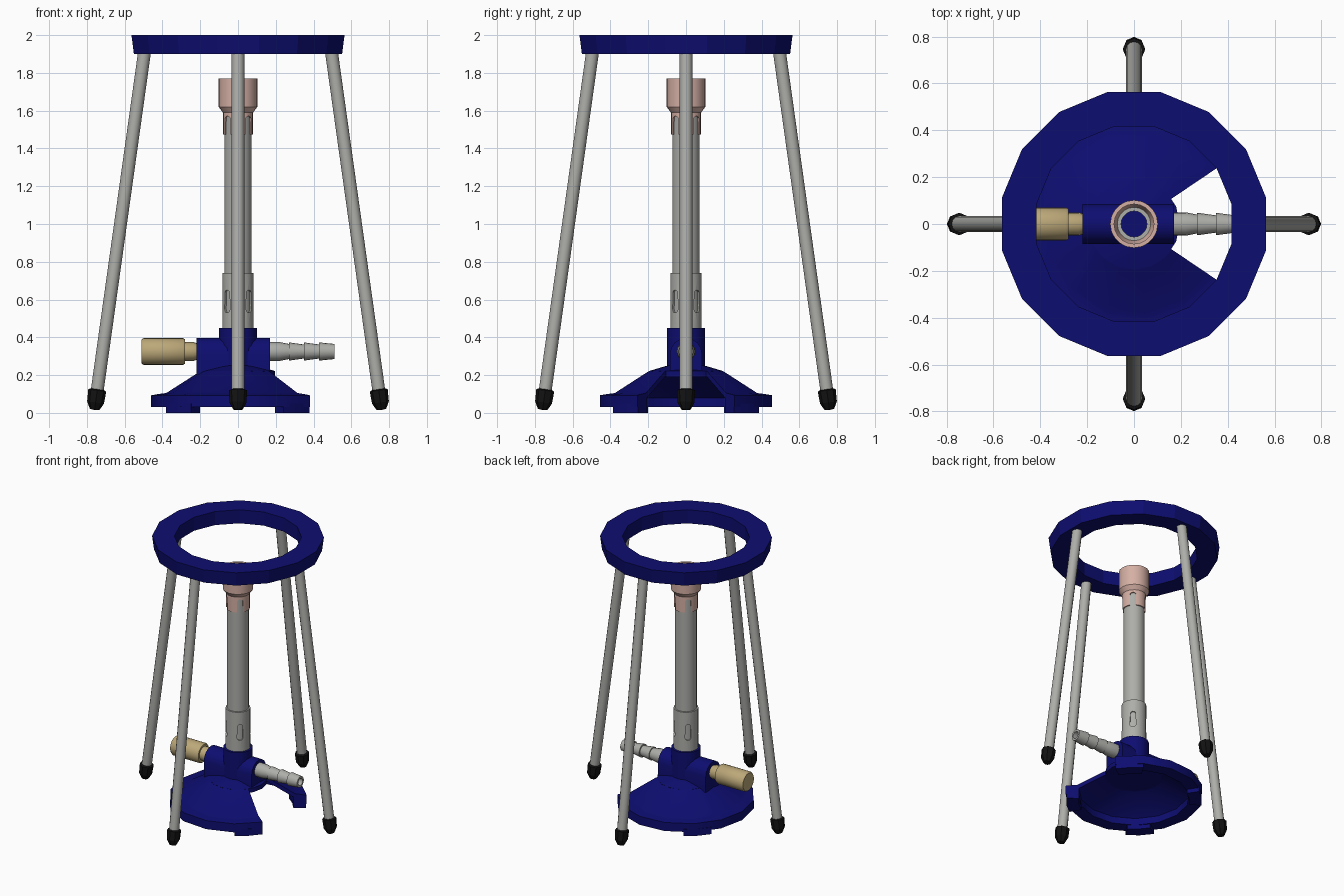
import bpy, bmesh, math
from mathutils import Matrix, Vector

if "Cube" in bpy.data.objects:
    bpy.data.objects.remove(bpy.data.objects["Cube"])


def mat(name, rgb):
    m = bpy.data.materials.new(name)
    m.diffuse_color = (*rgb, 1)
    m.use_nodes = True
    m.node_tree.nodes["Principled BSDF"].inputs["Base Color"].default_value = m.diffuse_color
    return m


BLUE = mat("navy blue enamel", (0.004, 0.004, 0.165))
STEEL = mat("grey steel", (0.42, 0.42, 0.40))
COPPER = mat("pale copper", (0.66, 0.43, 0.37))
BRASS = mat("brass", (0.50, 0.39, 0.19))
RUBBER = mat("black rubber", (0.006, 0.006, 0.006))
ALONG_X = Matrix(((0, 0, 1, 0), (1, 0, 0, 0), (0, 1, 0, 0), (0, 0, 0, 1)))


def finish(bm, name, material, smooth=35):
    bmesh.ops.remove_doubles(bm, verts=bm.verts, dist=1e-5)
    bmesh.ops.recalc_face_normals(bm, faces=bm.faces)
    me = bpy.data.meshes.new(name)
    bm.to_mesh(me)
    bm.free()
    ob = bpy.data.objects.new(name, me)
    bpy.context.collection.objects.link(ob)
    if material:
        me.materials.append(material)
    bpy.ops.object.select_all(action='DESELECT')
    ob.select_set(True)
    bpy.context.view_layer.objects.active = ob
    if smooth:
        bpy.ops.object.shade_smooth_by_angle(angle=math.radians(smooth))
    return ob


def lathe(name, profile, material, segs=16, closed=False, arc=None, start=0,
          matrix=Matrix(), smooth=35):
    """Turn (radius, height) points round z; closed joins last point to first."""
    bm = bmesh.new()
    a0, a1 = arc if arc else (start, start + 360)
    rows = []
    for i in range(segs + 1):
        a = math.radians(a0 + (a1 - a0) * i / segs)
        rows.append([bm.verts.new(matrix @ Vector((r * math.cos(a), r * math.sin(a), h)))
                     for r, h in profile])
    n = len(profile)
    for p, q in zip(rows, rows[1:]):
        for j in range(n if closed else n - 1):
            k = (j + 1) % n
            bm.faces.new((p[j], p[k], q[k], q[j]))
    if arc:
        bm.faces.new(rows[0])
        bm.faces.new(rows[-1])
    return finish(bm, name, material, smooth)


def cut_slots(ob, z, half, radius):
    """Cut four rounded upright slots on the diagonals."""
    bm = bmesh.new()
    for a in (45, 135, 225, 315):
        made = bmesh.ops.create_cone(bm, cap_ends=True, segments=12, radius1=radius,
                                     radius2=radius, depth=0.08)["verts"]
        for v in made:
            x, y, h = v.co
            lift = half if y > 1e-4 else -half
            v.co = Matrix.Rotation(math.radians(a), 3, 'Z') @ Vector((h + 0.095, x, z + y + lift))
    cutter = finish(bm, "slot_cutter", None, 0)
    cutter.hide_render = True
    mod = ob.modifiers.new("slots", 'BOOLEAN')
    mod.operation = 'DIFFERENCE'
    mod.solver = 'EXACT'
    mod.object = cutter
    bpy.ops.object.select_all(action='DESELECT')
    ob.select_set(True)
    bpy.context.view_layer.objects.active = ob
    bpy.ops.object.modifier_apply(modifier=mod.name)
    bpy.data.objects.remove(cutter)


# Tripod ring
lathe("tripod_ring", [(0.562, 1.9), (0.575, 2.0), (0.425, 2.0), (0.425, 1.9)],
      BLUE, 16, True, start=11.25, smooth=0)

# Tripod legs with rubber feet
for i, side in enumerate(("right", "back", "left", "front")):
    turn = Matrix.Rotation(math.radians(90 * i), 4, 'Z')
    low, high = Vector((0.752, 0, 0.07)), Vector((0.495, 0, 1.91))
    d = high - low
    lean = turn @ Matrix.Translation(low) @ d.to_track_quat('Z', 'Y').to_matrix().to_4x4()
    L = d.length
    lathe(side + "_leg", [(0, 0), (0.034, 0), (0.034, L), (0, L)], STEEL, 12, matrix=lean)
    lathe(side + "_leg_foot",
          [(0, -0.055), (0.025, -0.053), (0.045, -0.015), (0.048, 0.05), (0.034, 0.056), (0, 0.056)],
          RUBBER, 8, matrix=lean, smooth=0)

# Burner base: domed shell open on the hose side
lathe("base_dome",
      [(0.18, 0.225), (0.20, 0.22), (0.38, 0.105), (0.42, 0.1), (0.46, 0.093), (0.46, 0.03),
       (0.37, 0.03), (0.37, 0.08), (0.20, 0.19), (0.18, 0.19)],
      BLUE, 12, True, arc=(34, 326))
lathe("base_crown", [(0, 0.19), (0.195, 0.19), (0.195, 0.222), (0.1, 0.25), (0, 0.26)], BLUE, 16)

# Base feet under the rim
for i, a in enumerate((46, 135, 225, 314)):
    lathe("base_foot_%d" % (i + 1), [(0.37, 0), (0.455, 0), (0.455, 0.05), (0.37, 0.05)],
          BLUE, 2, True, arc=(a - 12, a + 12))

# Valve body: arched block along x, plus the upright hub
bm = bmesh.new()
outline = [(-0.085, 0.2), (0.085, 0.2)]
outline += [(0.085 * math.cos(math.pi * t / 8), 0.312 + 0.085 * math.sin(math.pi * t / 8))
            for t in range(9)]
ends = [[bm.verts.new((x, y, z)) for y, z in outline] for x in (-0.22, 0.17)]
for e in ends:
    bm.faces.new(e)
for j in range(len(outline)):
    k = (j + 1) % len(outline)
    bm.faces.new((ends[0][j], ends[0][k], ends[1][k], ends[1][j]))
finish(bm, "valve_body", BLUE)
lathe("hub", [(0, 0.2), (0.1, 0.2), (0.1, 0.45), (0, 0.45)], BLUE, 16)

# Gas valve knob on the left
axis = Matrix.Translation((0, 0, 0.325)) @ ALONG_X
lathe("valve_stem", [(0, -0.29), (0.05, -0.29), (0.05, -0.235), (0.04, -0.21), (0, -0.21)],
      BRASS, 16, matrix=axis)
lathe("valve_knob", [(0, -0.51), (0.064, -0.51), (0.071, -0.5), (0.071, -0.29), (0.064, -0.28),
                     (0, -0.28)], BRASS, 20, matrix=axis)

# Ridged hose nozzle on the right
barbs = [(0, 0.16), (0.05, 0.16), (0.05, 0.22), (0.04, 0.27)]
for x in (0.27, 0.35, 0.43):
    barbs += [(0.048, x), (0.037, x + 0.08)]
barbs[-1] = (0.04, 0.51)
barbs += [(0.026, 0.51), (0.026, 0.4), (0, 0.4)]
lathe("hose_nozzle", barbs, STEEL, 16, matrix=axis)

# Burner tube, air collar and flame head
lathe("burner_tube", [(0.072, 0.44), (0.072, 1.6), (0.055, 1.6), (0.055, 0.44)], STEEL, 20, True)
collar = lathe("air_collar", [(0.083, 0.445), (0.083, 0.74), (0.0715, 0.74), (0.0715, 0.445)],
               STEEL, 20, True)
cut_slots(collar, 0.59, 0.04, 0.02)
head = lathe("flame_head",
             [(0.08, 1.475), (0.08, 1.59), (0.102, 1.62), (0.102, 1.77), (0.085, 1.77),
              (0.085, 1.625), (0.0715, 1.6), (0.0715, 1.475)], COPPER, 20, True)
cut_slots(head, 1.5, 0.05, 0.022)
